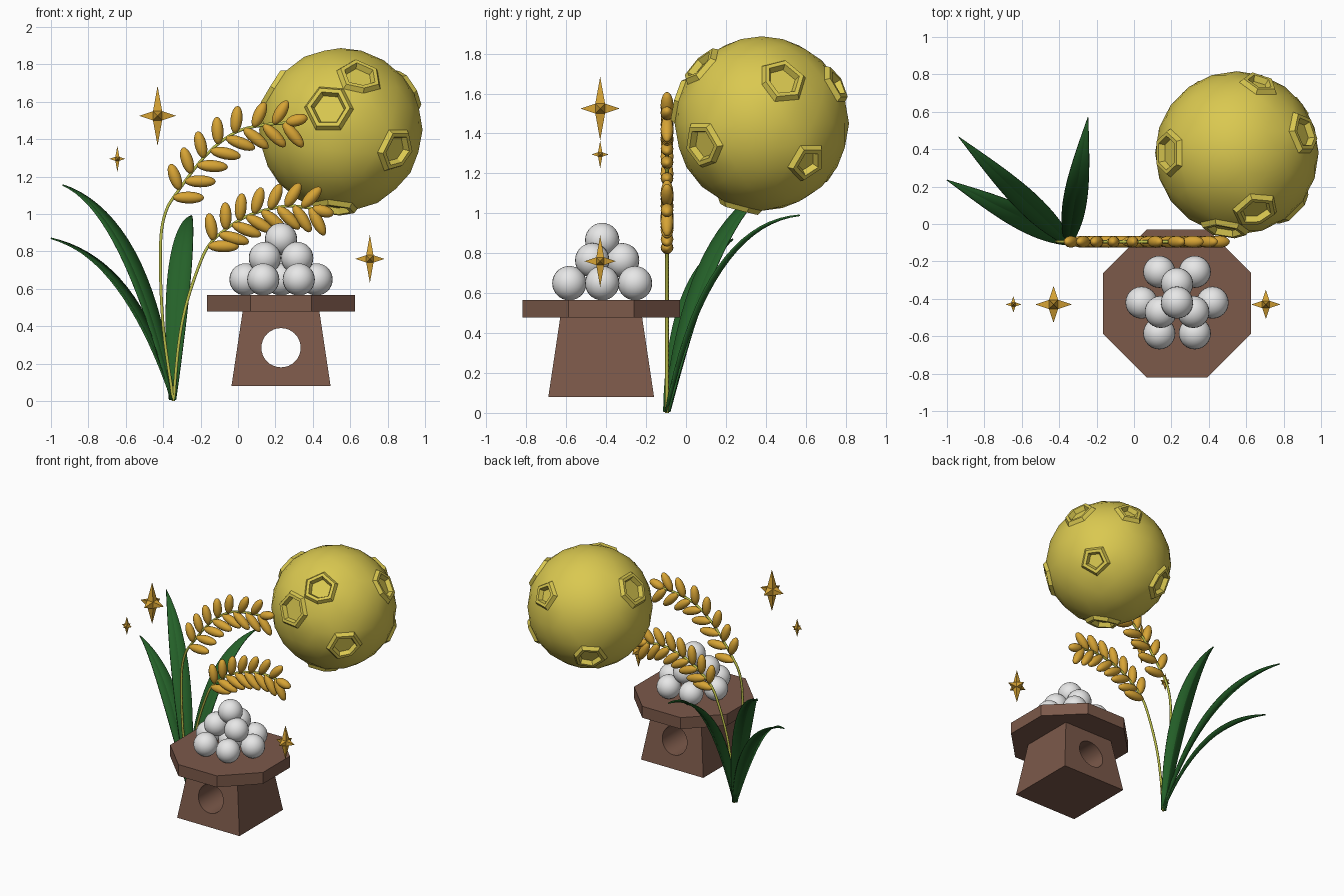
import bpy, bmesh, math
from mathutils import Vector, Matrix

if "Cube" in bpy.data.objects:
    bpy.data.objects.remove(bpy.data.objects["Cube"])


def material(name, rgb):
    m = bpy.data.materials.new(name)
    m.diffuse_color = (*rgb, 1)
    m.use_nodes = True
    m.node_tree.nodes["Principled BSDF"].inputs["Base Color"].default_value = m.diffuse_color
    return m


YELLOW = material("moon_yellow", (0.70, 0.58, 0.08))
GOLD = material("rice_gold", (0.68, 0.37, 0.035))
STEM = material("stem_green", (0.50, 0.52, 0.07))
LEAF = material("leaf_green", (0.018, 0.12, 0.022))
WOOD = material("brown_wood", (0.20, 0.10, 0.068))
WHITE = material("dumpling_white", (0.82, 0.82, 0.82))


def make(name, bm, mat, smooth=None):
    """Turn a bmesh into a named, coloured object."""
    bmesh.ops.recalc_face_normals(bm, faces=bm.faces)
    me = bpy.data.meshes.new(name)
    bm.to_mesh(me)
    bm.free()
    ob = bpy.data.objects.new(name, me)
    bpy.context.collection.objects.link(ob)
    me.materials.append(mat)
    if smooth:
        bpy.ops.object.select_all(action='DESELECT')
        ob.select_set(True)
        bpy.context.view_layer.objects.active = ob
        bpy.ops.object.shade_smooth_by_angle(angle=math.radians(smooth))
    return ob


def prism(n, r1, r2, depth, matrix):
    bm = bmesh.new()
    bmesh.ops.create_cone(bm, cap_ends=True, segments=n, radius1=r1, radius2=r2,
                          depth=depth, matrix=matrix)
    return bm


def catmull(pts, n=10):
    """Smooth path through the points."""
    p = [Vector(q) for q in pts]
    p = [2 * p[0] - p[1]] + p + [2 * p[-1] - p[-2]]
    out = []
    for a, b, c, d in zip(p, p[1:], p[2:], p[3:]):
        for k in range(n):
            t = k / n
            out.append(0.5 * (2 * b + (c - a) * t + (2 * a - 5 * b + 4 * c - d) * t * t
                              + (3 * b - a - 3 * c + d) * t ** 3))
    return out + [p[-2]]


# Moon: icosphere with raised-rim craters around chosen vertices
bm = bmesh.new()
bmesh.ops.create_icosphere(bm, subdivisions=3, radius=0.437)
craters = [(-.09, -.426, .06), (.10, -.28, .32), (.28, -.32, -.11), (.39, .11, .2),
           (.116, .4, .18), (-.31, 0, .28), (-.205, .317, -.226), (.327, .2, -.22),
           (-.04, -.1, -.42)]
centres = [min(bm.verts, key=lambda v: (v.co - Vector(c).normalized() * 0.437).length)
           for c in craters]
for v in centres:
    out = v.co.normalized()
    face = bmesh.ops.dissolve_faces(bm, faces=list(v.link_faces))["region"][0]
    for thick, move in ((0.014, 0.026), (0.020, 0.0), (0.012, -0.032)):
        bmesh.ops.inset_region(bm, faces=[face], thickness=thick, use_even_offset=True)
        for w in face.verts:
            w.co += out * move
bmesh.ops.translate(bm, verts=bm.verts, vec=(0.55, 0.38, 1.45))
make("moon", bm, YELLOW, 28)

# Offering stand: octagonal tray on a tapered base with a round hole
CX, CY = 0.23, -0.425
turn = lambda deg: Matrix.Rotation(math.radians(deg), 4, 'Z')
r8 = 0.395 / math.cos(math.pi / 8)
make("tray", prism(8, r8, r8, 0.088, Matrix.Translation((CX, CY, 0.522)) @ turn(22.5)), WOOD)
s2 = math.sqrt(2)
base = make("stand_base", prism(4, 0.265 * s2, 0.205 * s2, 0.40,
                                Matrix.Translation((CX, CY, 0.28)) @ turn(45)), WOOD)
cutter = make("hole_cutter", prism(32, 0.105, 0.105, 1.0,
              Matrix.Translation((CX, CY, 0.285)) @ Matrix.Rotation(math.pi / 2, 4, 'X')), WOOD)
cutter.hide_render = True
mod = base.modifiers.new("hole", 'BOOLEAN')
mod.operation = 'DIFFERENCE'
mod.object = cutter
mod.solver = 'EXACT'
bpy.ops.object.select_all(action='DESELECT')
bpy.context.view_layer.objects.active = base
base.select_set(True)
bpy.ops.object.modifier_apply(modifier=mod.name)
bpy.data.objects.remove(cutter)
bpy.ops.object.shade_smooth_by_angle(angle=math.radians(30))

# Dumplings: ring of six and a centre one, then three, then one
spots = [(0, 0, 0.65), (0, 0, 0.866)]
spots += [(0.19 * math.cos(k * math.pi / 3), 0.19 * math.sin(k * math.pi / 3), 0.65)
          for k in range(6)]
spots += [(0.1 * math.cos(a), 0.1 * math.sin(a), 0.765)
          for a in (math.radians(d) for d in (90, 210, 330))]
bm = bmesh.new()
for x, y, z in spots:
    bmesh.ops.create_uvsphere(bm, u_segments=24, v_segments=14, radius=0.086,
                              matrix=Matrix.Translation((CX + x, CY + 0.005 + y, z)))
make("dumplings", bm, WHITE, 40)

# Sparkles: cubes with each face drawn out to a spike
for name, x, z, w, h in (("sparkle_large", -0.43, 1.525, 0.098, 0.16),
                         ("sparkle_small", -0.645, 1.295, 0.043, 0.07),
                         ("sparkle_right", 0.705, 0.76, 0.078, 0.13)):
    bm = bmesh.new()
    bmesh.ops.create_cube(bm, size=0.5 * w)
    for v in bmesh.ops.poke(bm, faces=bm.faces[:])["verts"]:
        d = v.co.normalized()
        v.co = Vector((d.x * w, d.y * w, d.z * h))
    bmesh.ops.translate(bm, verts=bm.verts, vec=(x, -0.43, z))
    make(name, bm, GOLD)

# Leaves: arched blades with a folded midrib
ROOT = Vector((-0.35, -0.095, 0.005))
for i, (tip, a, b) in enumerate((((-0.937, 0.465, 1.155), 0.36, 0.86),
                                 ((-1.0, 0.235, 0.87), 0.36, 0.86),
                                 ((-0.246, 0.57, 0.99), 0.33, 0.95))):
    d = Vector(tip) - ROOT
    flat = Vector((d.x, d.y, 0))
    side = flat.cross(Vector((0, 0, 1))).normalized()
    ctrl = flat * a + Vector((0, 0, d.z * b))
    bm = bmesh.new()
    rows, n = [], 18
    for k in range(n + 1):
        t = k / n
        p = ROOT + ctrl * (2 * t * (1 - t)) + d * t * t
        tan = (ctrl * (1 - 2 * t) + d * t).normalized()
        up = side.cross(tan).normalized()
        up *= 1 if up.z >= 0 else -1
        w = 0.018 * (1 - t) + 0.052 * math.sin(math.pi * t ** 0.9) + 0.001
        rows.append([bm.verts.new(p + side * w * s + up * 0.25 * w * abs(s))
                     for s in (-1, 0, 1)])
    for r, q in zip(rows, rows[1:]):
        for j in (0, 1):
            bm.faces.new((r[j], r[j + 1], q[j + 1], q[j]))
    leaf = make(f"leaf_{i + 1}", bm, LEAF, 25)
    sol = leaf.modifiers.new("thickness", 'SOLIDIFY')
    sol.thickness = 0.008
    sol.offset = 0


# Rice ears: thin stem with grains leaning out on both sides, all in one plane
def grain(bm, p, ang, length=0.08):
    d = Vector((math.cos(ang), 0, math.sin(ang)))
    m = (Matrix.Translation(p + d * (length - 0.004)) @ Matrix.Rotation(-ang, 4, 'Y')
         @ Matrix.Diagonal((length, 0.032, 0.032, 1)))
    bmesh.ops.create_uvsphere(bm, u_segments=12, v_segments=8, radius=1,
                              matrix=m @ Matrix.Rotation(math.pi / 2, 4, 'Y'))


ears = (("upper", [(-.345, 0), (-.40, .4), (-.415, .8), (-.39, 1.0), (-.315, 1.13),
                   (-.166, 1.32), (-.016, 1.435), (.13, 1.475), (.26, 1.487)], 1.08, 15),
        ("lower", [(-.345, 0), (-.32, .28), (-.283, .49), (-.215, .706), (-.15, .84),
                   (-.043, .935), (.064, .995), (.17, 1.027), (.28, 1.043), (.40, 1.03)],
         0.82, -15))
for name, pts, z0, tip_ang in ears:
    path = catmull([(x, -0.095, z) for x, z in pts])
    cu = bpy.data.curves.new(name + "_rice_stem", 'CURVE')
    cu.dimensions = '3D'
    cu.bevel_depth = 0.009
    cu.bevel_resolution = 1
    cu.use_fill_caps = True
    sp = cu.splines.new('POLY')
    sp.points.add(len(path) - 1)
    for q, p in zip(sp.points, path):
        q.co = (*p, 1)
    cu.materials.append(STEM)
    bpy.context.collection.objects.link(bpy.data.objects.new(name + "_rice_stem", cu))

    head = [p for i, p in enumerate(path) if p.z > z0 or i == len(path) - 1]
    dist = [0.0]
    for p, q in zip(head, head[1:]):
        dist.append(dist[-1] + (q - p).length)
    bm = bmesh.new()
    for k in range(15):
        s = dist[-1] * k / 14 * 0.98
        i = max(j for j in range(len(head) - 1) if dist[j] <= s)
        t = head[i + 1] - head[i]
        p = head[i] + t * ((s - dist[i]) / t.length)
        lean = math.radians(55 if k % 2 else -55)
        grain(bm, p, math.atan2(t.z, t.x) + lean, 0.074 if k % 2 else 0.084)
    grain(bm, head[-1], math.radians(tip_ang), 0.06)
    make(name + "_rice_grains", bm, GOLD, 50)
